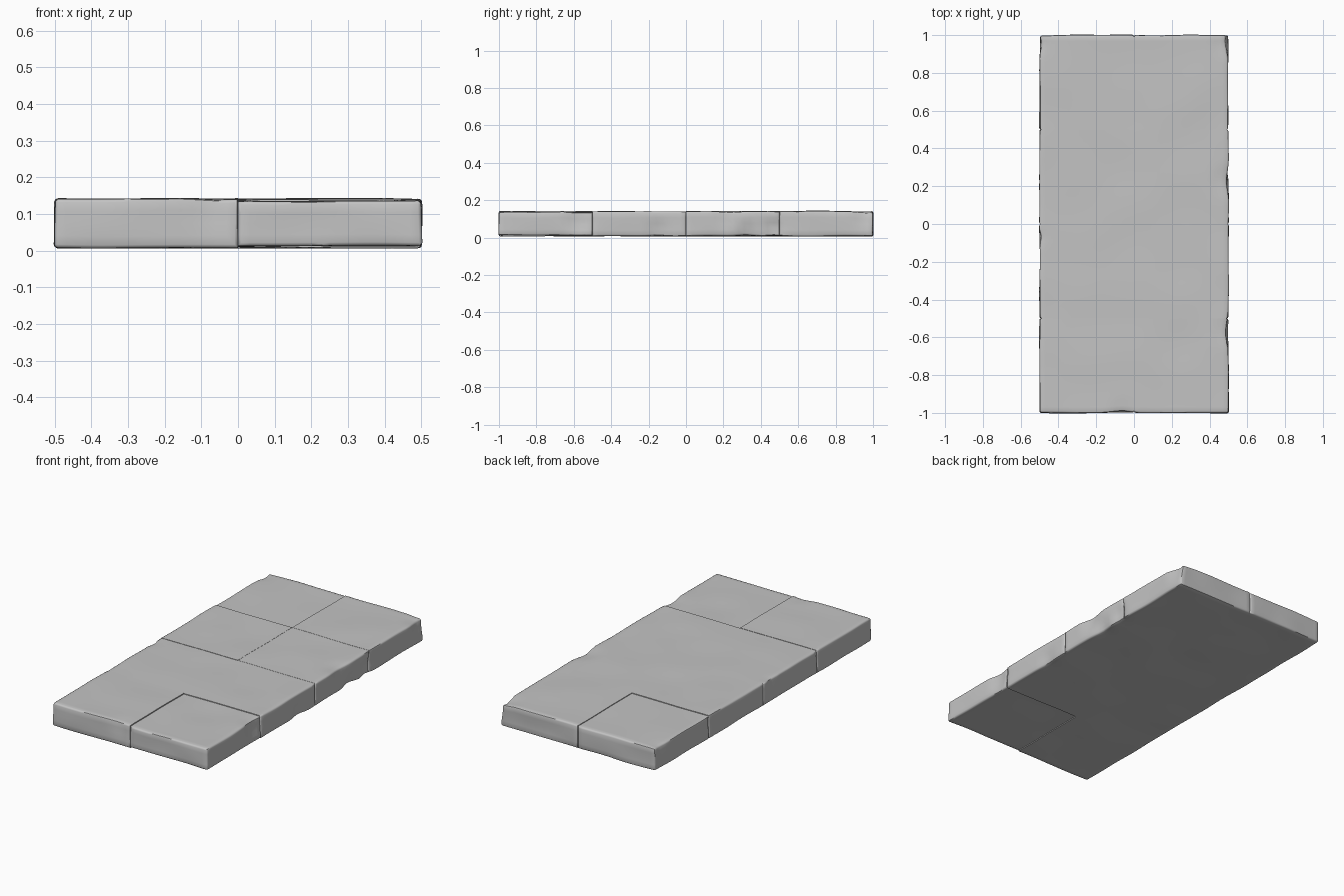
import bpy, bmesh
from mathutils import Vector, noise

old = bpy.data.objects.get("Cube")
if old:
    bpy.data.objects.remove(old, do_unlink=True)

# Plain stone colour
stone = bpy.data.materials.new("grey stone")
stone.use_nodes = True
grey = (0.55, 0.55, 0.55, 1)
stone.diffuse_color = grey
stone.node_tree.nodes["Principled BSDF"].inputs["Base Color"].default_value = grey

TILE = 0.5
BOTTOM, TOP = 0.008, 0.14
# Top height offsets, left and right column, from front to back
LIFT = {-1: (0.002, 0.0, 0.002, -0.002), 1: (-0.004, 0.0, 0.001, 0.002)}
# Chipped spots on the rim: centre, radius, inward push
CHIPS = [
    ((0.5, -0.57, 0.10), 0.09, 0.016),
    ((0.5, -0.15, 0.03), 0.08, 0.012),
    ((0.5, 0.23, 0.12), 0.10, 0.016),
    ((0.5, 0.32, 0.02), 0.08, 0.016),
    ((0.5, 0.47, 0.04), 0.07, 0.016),
    ((0.5, 0.97, 0.14), 0.10, 0.020),
    ((-0.5, -0.07, 0.12), 0.05, 0.012),
    ((-0.5, 0.95, 0.14), 0.06, 0.010),
    ((-0.06, -1.0, 0.13), 0.09, 0.010),
]


def on_rim(co):
    return abs(abs(co.x) - 0.5) < 1e-4 or abs(abs(co.y) - 1) < 1e-4


def weather(co):
    """Gentle hand-cut waviness plus the chipped spots."""
    p = co.copy()
    side = Vector((p.x / 0.5 if abs(p.x) > 0.48 else 0,
                   p.y if abs(p.y) > 0.98 else 0, 0))
    wave = noise.noise(Vector((p.x * 4, p.y * 4, p.z * 9 + 2)))
    co.z += 0.004 * wave
    co += side * 0.005 * noise.noise(Vector((p.x * 5, p.y * 5, p.z * 8 + 7)))
    for centre, radius, depth in CHIPS:
        c = Vector(centre)
        near = 1 - (p - c).length / radius
        if near > 0:
            inward = Vector((-c.x * 2 if abs(c.x) == 0.5 else 0,
                             -c.y if abs(c.y) == 1 else 0,
                             -0.5 if c.z > 0.07 else 0.5))
            co += inward * depth * near


def make_tile(name, side, row):
    bm = bmesh.new()
    bmesh.ops.create_cube(bm, size=1)
    cx, cy = side * TILE / 2, -0.75 + row * TILE
    top = TOP + LIFT[side][row]
    bottom = BOTTOM + (0.005 if side > 0 and row == 0 else 0)
    for v in bm.verts:
        v.co = Vector((cx + v.co.x * TILE, cy + v.co.y * TILE,
                       top if v.co.z > 0 else bottom))
    # Round only the edges on the outer rim, leaving inner joints tight
    rim = [e for e in bm.edges
           if all(on_rim(v.co) for v in e.verts)
           and on_rim((e.verts[0].co + e.verts[1].co) / 2)]
    bmesh.ops.bevel(bm, geom=rim, offset=0.009, segments=2,
                    profile=0.5, affect='EDGES')
    # Grid cuts that let the surface undulate
    for axis, start, count in ((0, cx - 0.25, 16), (1, cy - 0.25, 16),
                               (2, bottom, 4)):
        span = top - bottom if axis == 2 else TILE
        for i in range(1, count):
            at, normal = Vector((0, 0, 0)), Vector((0, 0, 0))
            at[axis] = start + span * i / count
            normal[axis] = 1
            bmesh.ops.bisect_plane(bm, plane_co=at, plane_no=normal, dist=1e-5,
                                   geom=bm.verts[:] + bm.edges[:] + bm.faces[:])
    for v in bm.verts:
        weather(v.co)
        v.co.z = max(v.co.z, 0)
    bmesh.ops.recalc_face_normals(bm, faces=bm.faces[:])
    mesh = bpy.data.meshes.new(name)
    bm.to_mesh(mesh)
    bm.free()
    mesh.materials.append(stone)
    ob = bpy.data.objects.new(name, mesh)
    bpy.context.collection.objects.link(ob)
    return ob


# Two columns of four slabs
bpy.ops.object.select_all(action='DESELECT')
for side, label in ((1, "left"), (-1, "right")):
    for row in range(4):
        slab = make_tile(f"{label}_slab_{row + 1}", side, row)
        slab.select_set(True)
        bpy.context.view_layer.objects.active = slab
bpy.ops.object.shade_smooth_by_angle(angle=0.8)
